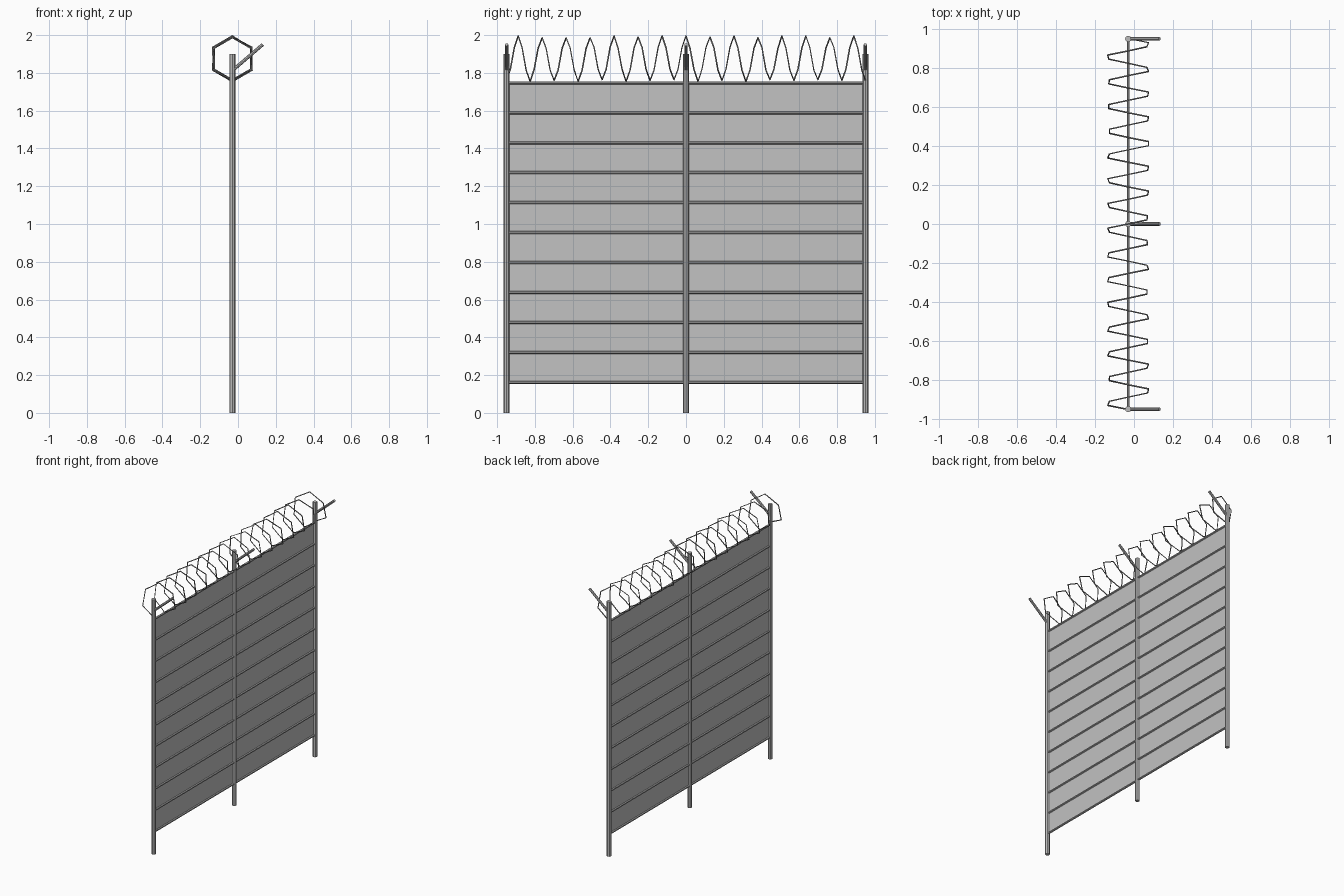
import bpy, math, random
from mathutils import Vector

if "Cube" in bpy.data.objects:
    bpy.data.objects.remove(bpy.data.objects["Cube"])

random.seed(4)
FX = -0.03           # fence plane position
SPAN = 0.95          # outer post offset


def material(name, v):
    m = bpy.data.materials.new(name)
    m.diffuse_color = (v, v, v, 1)
    m.use_nodes = True
    m.node_tree.nodes["Principled BSDF"].inputs["Base Color"].default_value = m.diffuse_color
    return m


panel_grey = material("panel grey", 0.54)
post_grey = material("post grey", 0.50)
rail_grey = material("rail grey", 0.42)
wire_grey = material("wire grey", 0.36)


def rod(name, a, b, radius, sides, mat):
    a, b = Vector(a), Vector(b)
    d = b - a
    bpy.ops.mesh.primitive_cylinder_add(vertices=sides, radius=radius,
                                        depth=d.length, location=(a + b) / 2)
    o = bpy.context.object
    o.rotation_euler = d.to_track_quat('Z', 'Y').to_euler()
    o.name = name
    o.data.materials.append(mat)
    return o


# posts with slanted arms
for y in (-SPAN, 0, SPAN):
    rod("post", (FX, y, 0), (FX, y, 1.9), 0.016, 8, post_grey)
    rod("slanted_arm", (FX, y, 1.812), (0.131, y, 1.95), 0.009, 8, post_grey)

# fence sheet in each bay
for side in (-1, 1):
    pts = [(FX, 0, 0.16), (FX, side * SPAN, 0.16),
           (FX, side * SPAN, 1.75), (FX, 0, 1.75)]
    me = bpy.data.meshes.new("fence_panel")
    me.from_pydata(pts, [], [(0, 1, 2, 3) if side > 0 else (3, 2, 1, 0)])
    me.materials.append(panel_grey)
    bpy.context.collection.objects.link(bpy.data.objects.new("fence_panel", me))

# horizontal rails
for i in range(11):
    z = 0.162 + i * 0.1585
    rod("rail", (FX, -SPAN, z), (FX, SPAN, z), 0.008, 6, rail_grey)

# coiled wire: six points per turn with uneven radius
turns = 15
cu = bpy.data.curves.new("coiled_wire", 'CURVE')
cu.dimensions = '3D'
cu.bevel_depth = 0.004
cu.bevel_resolution = 0
cu.use_fill_caps = True
sp = cu.splines.new('POLY')
n = turns * 6
sp.points.add(n)
for i in range(n + 1):
    phi = i * math.pi / 3
    r = 0.121 if i == 3 else random.choice((0.111, 0.121, 0.115))
    sp.points[i].co = (FX - r * math.sin(phi), -0.952 + 1.904 * i / n,
                       1.875 - r * math.cos(phi), 1)
cu.materials.append(wire_grey)
coil = bpy.data.objects.new("coiled_wire", cu)
bpy.context.collection.objects.link(coil)
bpy.ops.object.select_all(action='DESELECT')
bpy.context.view_layer.objects.active = coil
coil.select_set(True)
bpy.ops.object.convert(target='MESH')
